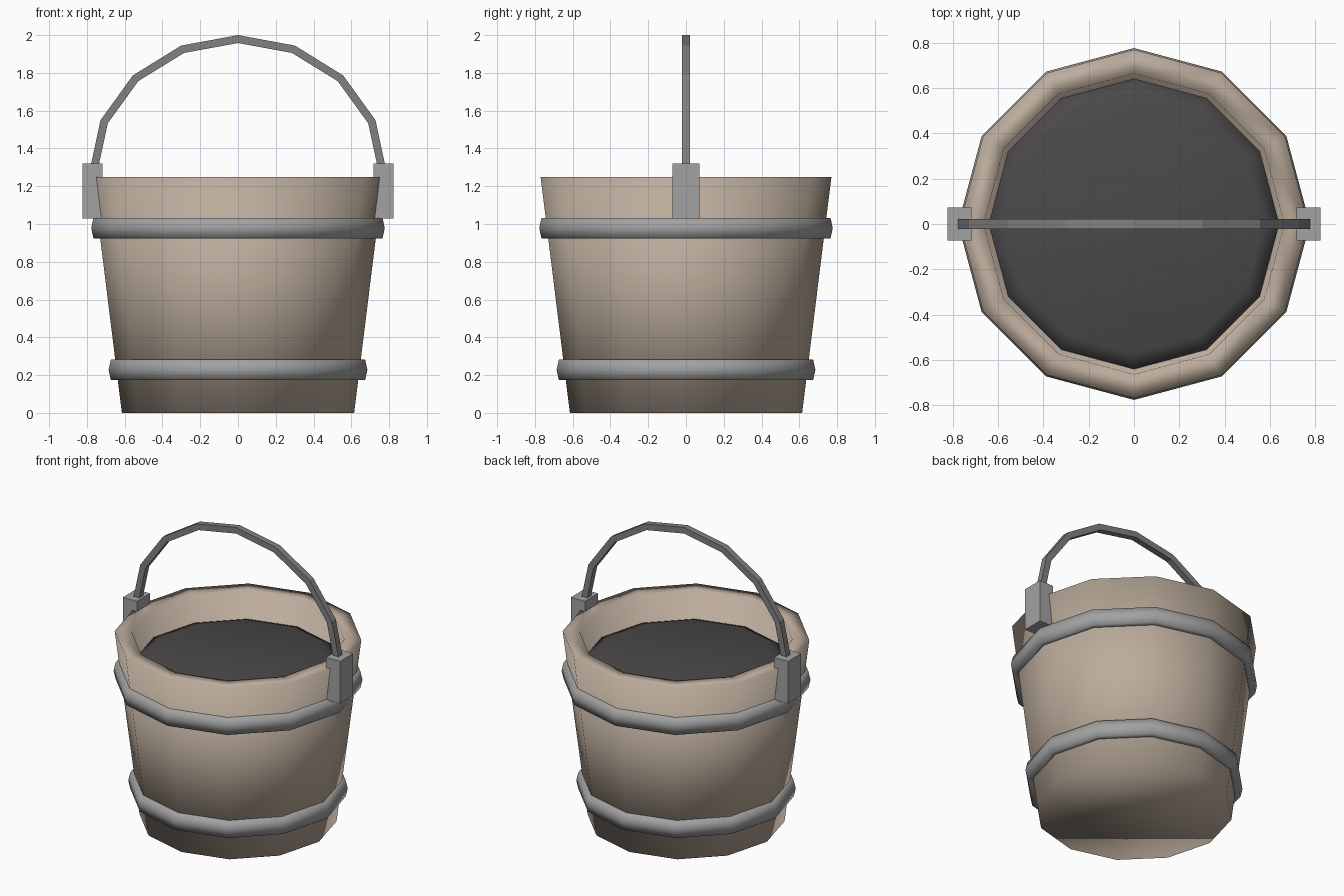
import bpy, bmesh, math

if "Cube" in bpy.data.objects:
    bpy.data.objects.remove(bpy.data.objects["Cube"])

SIDES = 12


def material(name, rgb):
    m = bpy.data.materials.new(name)
    m.diffuse_color = (*rgb, 1)
    m.use_nodes = True
    m.node_tree.nodes["Principled BSDF"].inputs["Base Color"].default_value = m.diffuse_color
    return m


wood = material("wood", (0.50, 0.41, 0.33))
metal = material("metal", (0.36, 0.36, 0.36))
iron = material("dark_iron", (0.22, 0.22, 0.22))
dark = material("dark_liquid", (0.07, 0.066, 0.068))


def finish(bm, name, mat, smooth):
    bmesh.ops.recalc_face_normals(bm, faces=bm.faces)
    me = bpy.data.meshes.new(name)
    for f in bm.faces:
        f.smooth = smooth
    bm.to_mesh(me)
    bm.free()
    me.materials.append(mat)
    ob = bpy.data.objects.new(name, me)
    bpy.context.collection.objects.link(ob)
    return ob


def lathe(name, profile, mat, closed=False):
    """Revolve (radius, z) points; open profiles get both end caps."""
    bm = bmesh.new()
    rings = []
    for r, z in profile:
        rings.append([bm.verts.new((r * math.cos(math.tau * i / SIDES),
                                    r * math.sin(math.tau * i / SIDES), z))
                      for i in range(SIDES)])
    pairs = list(zip(rings, rings[1:]))
    if closed:
        pairs.append((rings[-1], rings[0]))
    for a, b in pairs:
        for i in range(SIDES):
            j = (i + 1) % SIDES
            bm.faces.new((a[i], a[j], b[j], b[i]))
    if not closed:
        bm.faces.new(rings[0])
        bm.faces.new(rings[-1])
    return finish(bm, name, mat, True)


# Tapered wooden tub: outer wall, flat rim, inner wall and floor
lathe("tub", [(0.615, 0), (0.77, 1.25), (0.664, 1.25), (0.62, 0.9)], wood)

# Dark contents with a softened edge, just below the rim
lathe("contents", [(0.63, 0.95), (0.657, 1.06), (0.57, 1.095)], dark)

# Metal hoops with a bulged outer edge
for name, r, z in (("lower_hoop", 0.685, 0.228), ("upper_hoop", 0.777, 0.978)):
    lathe(name, [(r - 0.075, z - 0.055), (r - 0.012, z - 0.055), (r, z),
                 (r - 0.012, z + 0.055), (r - 0.075, z + 0.055)], metal, True)

# Handle brackets on both sides
for name, s in (("left_bracket", -1), ("right_bracket", 1)):
    bm = bmesh.new()
    bmesh.ops.create_cube(bm, size=1)
    bmesh.ops.scale(bm, vec=(0.106, 0.144, 0.29), verts=bm.verts)
    bmesh.ops.translate(bm, vec=(s * 0.771, 0, 1.175), verts=bm.verts)
    finish(bm, name, metal, False)

# Arched handle: square bar swept over a half circle
bm = bmesh.new()
rings = []
STEPS, T = 8, 0.021
for k in range(STEPS + 1):
    a = math.pi * k / STEPS
    rings.append([bm.verts.new(((0.767 + d) * math.cos(a), y,
                                1.27 + (0.709 + d) * math.sin(a)))
                  for d, y in ((-T, -T), (T, -T), (T, T), (-T, T))])
for a, b in zip(rings, rings[1:]):
    for i in range(4):
        j = (i + 1) % 4
        bm.faces.new((a[i], a[j], b[j], b[i]))
bm.faces.new(rings[0])
bm.faces.new(rings[-1])
finish(bm, "handle", iron, False)
